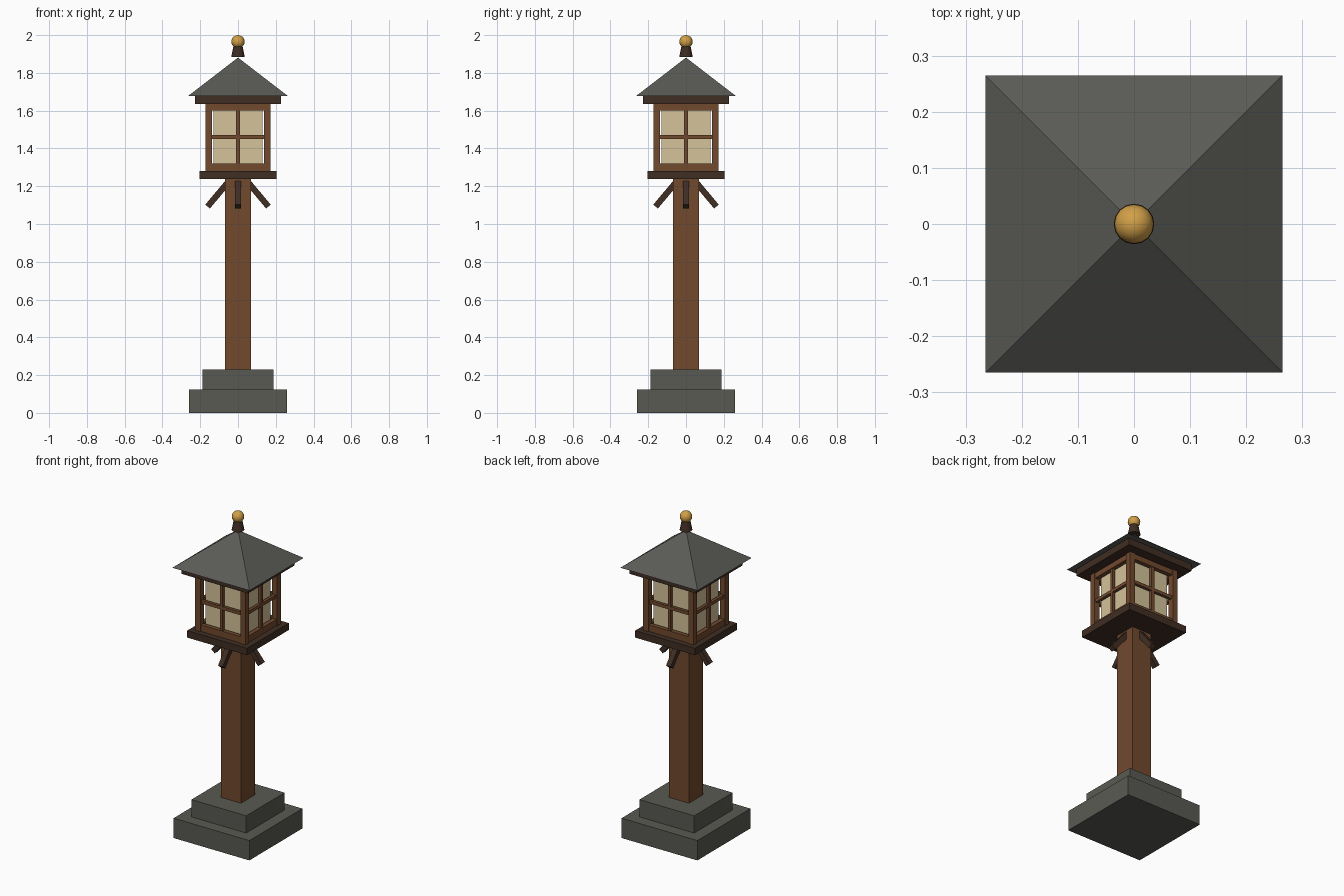
import bpy, math
from mathutils import Matrix, Vector

if "Cube" in bpy.data.objects:
    bpy.data.objects.remove(bpy.data.objects["Cube"])


def material(name, rgb):
    m = bpy.data.materials.new(name)
    m.diffuse_color = (*rgb, 1)
    m.use_nodes = True
    m.node_tree.nodes["Principled BSDF"].inputs["Base Color"].default_value = m.diffuse_color
    return m


stone = material("grey stone", (0.098, 0.102, 0.085))
slate = material("roof slate", (0.102, 0.104, 0.092))
wood = material("brown wood", (0.165, 0.068, 0.027))
dark = material("dark wood", (0.050, 0.027, 0.017))
paper = material("cream pane", (0.66, 0.54, 0.32))
gold = material("gold", (0.64, 0.35, 0.065))


def finish(name, mat):
    ob = bpy.context.object
    ob.name = name
    ob.data.materials.append(mat)
    return ob


def box(name, mat, size, loc, tilt=0, turn=0):
    """Box of full size, tilted about y, then turned around the lamp's axis."""
    bpy.ops.mesh.primitive_cube_add(size=1)
    ob = finish(name, mat)
    ob.data.transform(Matrix.Rotation(turn, 4, 'Z') @ Matrix.Translation(Vector(loc))
                      @ Matrix.Rotation(tilt, 4, 'Y') @ Matrix.Diagonal((*size, 1)))
    return ob


def slab(name, mat, half, z0, z1):
    return box(name, mat, (2 * half, 2 * half, z1 - z0), (0, 0, (z0 + z1) / 2))


# Stepped base, post, lantern floor and top plate
slab("base_lower", stone, 0.26, 0, 0.123)
slab("base_upper", stone, 0.188, 0.123, 0.23)
slab("post", wood, 0.068, 0.23, 1.24)
slab("lantern_floor", dark, 0.205, 1.237, 1.28)
slab("lantern_top_plate", dark, 0.228, 1.635, 1.677)

# Light box behind the lattice
slab("light_box", paper, 0.131, 1.28, 1.635)

# Four sides: brace, corner post, rails and lattice bars
for i in range(4):
    a = i * math.pi / 2
    box(f"brace_{i}", dark, (0.19, 0.032, 0.032), (0.10, 0, 1.165),
        tilt=math.radians(50), turn=a)
    box(f"corner_post_{i}", wood, (0.036, 0.036, 0.355), (0.155, 0.155, 1.4575), turn=a)
    box(f"rail_bottom_{i}", wood, (0.026, 0.275, 0.04), (0.155, 0, 1.30), turn=a)
    box(f"rail_top_{i}", wood, (0.026, 0.275, 0.033), (0.155, 0, 1.6185), turn=a)
    box(f"bar_upright_{i}", wood, (0.018, 0.02, 0.284), (0.155, 0, 1.461), turn=a)
    box(f"bar_level_{i}", wood, (0.018, 0.275, 0.02), (0.155, 0, 1.46), turn=a)

# Pyramid roof
bpy.ops.mesh.primitive_cone_add(vertices=4, radius1=0.265 * math.sqrt(2), radius2=0,
                                depth=0.204, location=(0, 0, 1.779))
roof = finish("roof", slate)
roof.data.transform(Matrix.Rotation(math.pi / 4, 4, 'Z'))

# Finial: tapered neck and ball
bpy.ops.mesh.primitive_cone_add(vertices=16, radius1=0.036, radius2=0.024,
                                depth=0.06, location=(0, 0, 1.913))
finish("finial_neck", dark)
bpy.ops.mesh.primitive_uv_sphere_add(segments=16, ring_count=10, radius=0.035,
                                     location=(0, 0, 1.965))
finish("finial_ball", gold)
bpy.ops.object.shade_smooth_by_angle(angle=math.radians(40))
